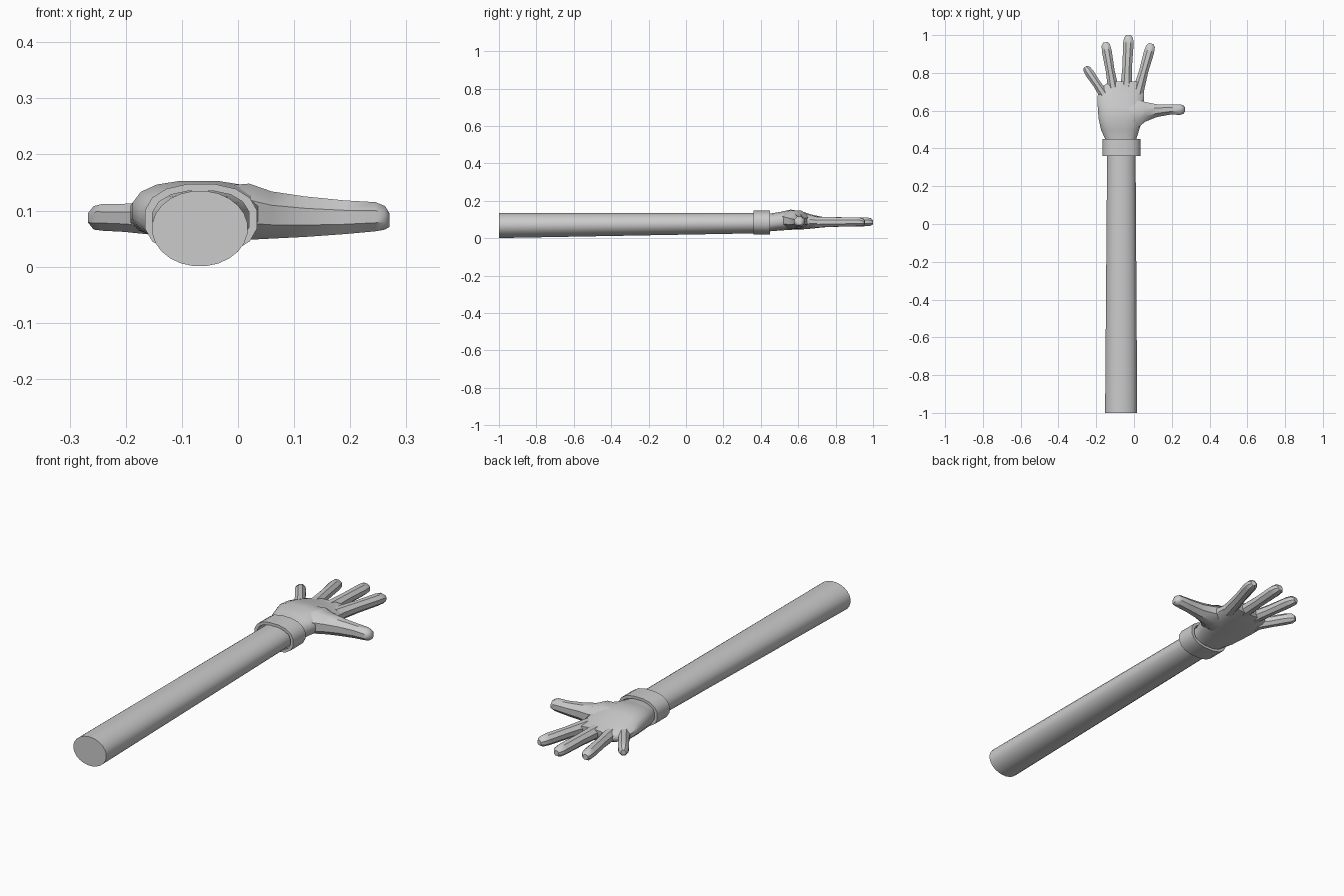
import bpy, bmesh, math
from mathutils import Vector

if "Cube" in bpy.data.objects:
    bpy.data.objects.remove(bpy.data.objects["Cube"])

grey = bpy.data.materials.new("grey")
grey.diffuse_color = (0.6, 0.6, 0.6, 1)
grey.use_nodes = True
grey.node_tree.nodes["Principled BSDF"].inputs["Base Color"].default_value = grey.diffuse_color


def loft(name, axis, stations, sides, power=1.0, ring_shape=False, angle=35):
    """Skin cross-sections (x, y, z, half_width, half_height) set across a level axis."""
    axis = Vector((axis[0], axis[1], 0)).normalized()
    lateral = Vector((axis.y, -axis.x, 0))
    fit = 1 / math.cos(math.pi / sides) ** power
    bm = bmesh.new()
    rings = []
    for x, y, z, hw, hh in stations:
        ring = []
        for i in range(sides):
            a = (i + 0.5) * math.tau / sides
            c, s = math.cos(a), math.sin(a)
            p = Vector((x, y, z))
            p += lateral * math.copysign(abs(c) ** power, c) * hw * fit
            p.z += math.copysign(abs(s) ** power, s) * hh * fit
            ring.append(bm.verts.new(p))
        rings.append(ring)
    pairs = list(zip(rings, rings[1:]))
    if ring_shape:
        pairs.append((rings[-1], rings[0]))
    else:
        bm.faces.new(rings[0])
        bm.faces.new(rings[-1])
    for a, b in pairs:
        for i in range(sides):
            j = (i + 1) % sides
            bm.faces.new((a[i], a[j], b[j], b[i]))
    bmesh.ops.recalc_face_normals(bm, faces=bm.faces[:])
    mesh = bpy.data.meshes.new(name)
    bm.to_mesh(mesh)
    bm.free()
    mesh.materials.append(grey)
    ob = bpy.data.objects.new(name, mesh)
    bpy.context.collection.objects.link(ob)
    bpy.ops.object.select_all(action='DESELECT')
    ob.select_set(True)
    bpy.context.view_layer.objects.active = ob
    bpy.ops.object.shade_smooth_by_angle(angle=math.radians(angle))
    return ob


# Long tapered sleeve
loft("arm", (0, 1), [(-0.068, -1, 0.068, 0.085, 0.067),
                     (-0.067, 0.42, 0.081, 0.075, 0.054)], 24)

# Cuff band with an open rim
loft("cuff", (0, 1), [(-0.066, 0.36, 0.084, 0.1, 0.063),
                      (-0.066, 0.45, 0.084, 0.1, 0.063),
                      (-0.066, 0.45, 0.084, 0.086, 0.051),
                      (-0.066, 0.36, 0.084, 0.086, 0.051)], 16, 0.85, True)

# Palm: y, left, right, bottom, top
palm = [(0.40, -0.14, 0.005, 0.036, 0.13),
        (0.45, -0.153, 0.012, 0.037, 0.132),
        (0.50, -0.175, 0.028, 0.041, 0.140),
        (0.56, -0.188, 0.048, 0.045, 0.153),
        (0.62, -0.192, 0.055, 0.047, 0.143),
        (0.68, -0.192, 0.052, 0.052, 0.124),
        (0.73, -0.165, 0.054, 0.058, 0.114),
        (0.755, -0.125, 0.045, 0.062, 0.110)]
loft("palm", (0, 1), [((l + r) / 2, y, (b + t) / 2, (r - l) / 2, (t - b) / 2)
                      for y, l, r, b, t in palm], 16, 0.8, angle=45)

# Four fingers: base, tip, half width
fingers = {"little_finger": ((-0.145, 0.665), (-0.258, 0.832), 0.024),
           "ring_finger": ((-0.105, 0.69), (-0.152, 0.962), 0.026),
           "middle_finger": ((-0.042, 0.70), (-0.028, 1.0), 0.028),
           "index_finger": ((0.018, 0.69), (0.092, 0.955), 0.027)}
for name, (base, tip, w) in fingers.items():
    a, b = Vector(base), Vector(tip)
    d = (b - a).normalized()
    length = (b - a).length
    stations = []
    for along, wide, z, high in [(0, 1.15, 0.086, 0.029), (length * 0.45, 0.9, 0.087, 0.025),
                                 (length - 0.045, 1.0, 0.088, 0.024),
                                 (length - 0.014, 0.85, 0.087, 0.021),
                                 (length, 0.45, 0.085, 0.012)]:
        p = a + d * along
        stations.append((p.x, p.y, z, w * wide, high))
    loft(name, d, stations, 8)

# Thumb with a broad fleshy root
loft("thumb", (1, 0), [(-0.04, 0.575, 0.098, 0.085, 0.045),
                       (0.02, 0.585, 0.098, 0.075, 0.05),
                       (0.06, 0.594, 0.092, 0.052, 0.042),
                       (0.12, 0.600, 0.089, 0.034, 0.036),
                       (0.19, 0.606, 0.088, 0.027, 0.030),
                       (0.245, 0.606, 0.089, 0.028, 0.026),
                       (0.262, 0.606, 0.087, 0.022, 0.021),
                       (0.27, 0.606, 0.083, 0.011, 0.012)], 8, angle=40)
